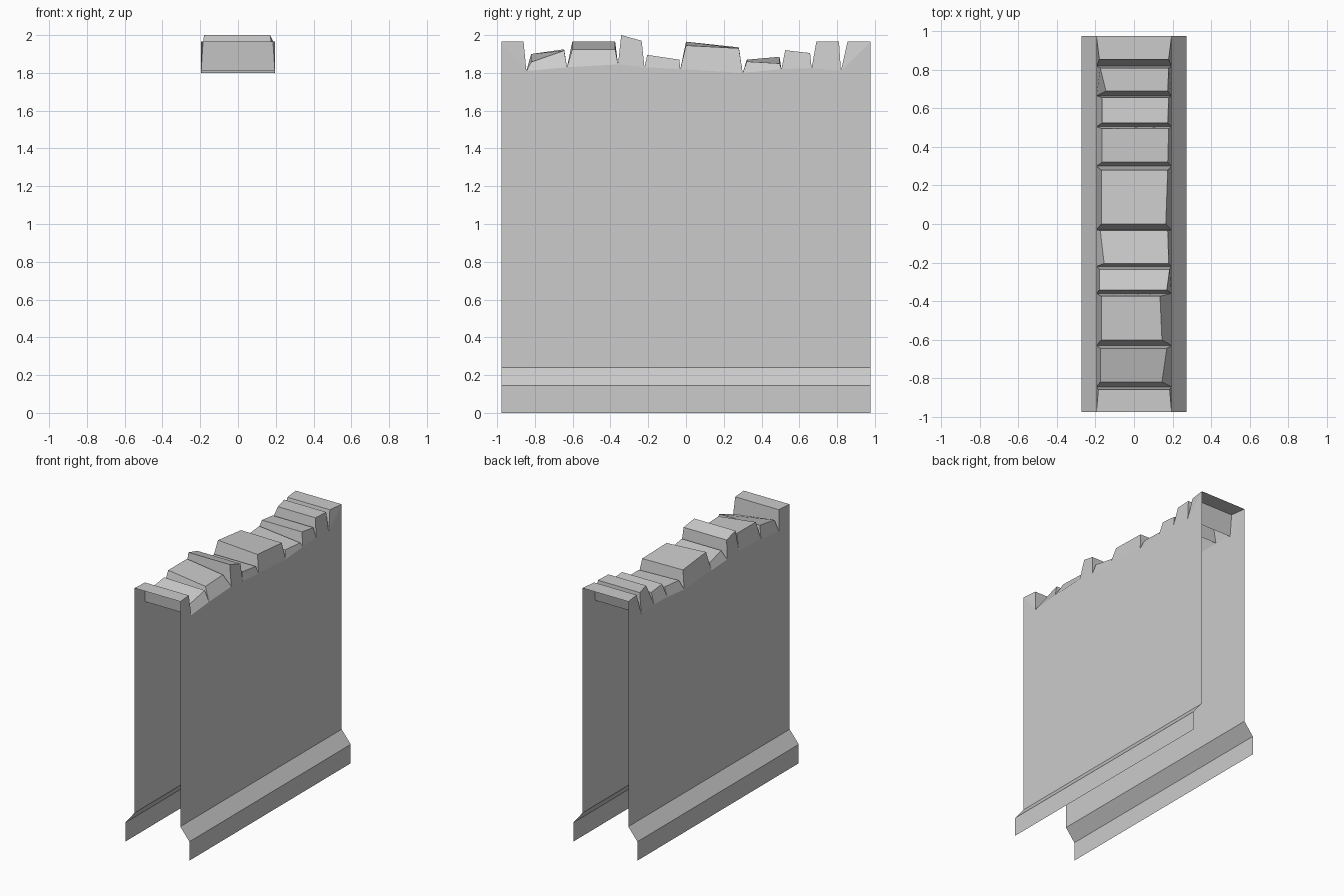
import bpy, bmesh

if "Cube" in bpy.data.objects:
    bpy.data.objects.remove(bpy.data.objects["Cube"])

L, W, TOP = 0.977, 0.195, 1.965   # half length, half width, height of the end stones


def make(name, verts, faces):
    me = bpy.data.meshes.new(name)
    me.from_pydata(verts, [], faces)
    bm = bmesh.new()
    bm.from_mesh(me)
    bmesh.ops.remove_doubles(bm, verts=bm.verts, dist=1e-5)
    bmesh.ops.recalc_face_normals(bm, faces=bm.faces)
    # open shell: make the outside face outwards
    if sum(f.normal.z * f.calc_area() for f in bm.faces) < 0:
        bmesh.ops.reverse_faces(bm, faces=bm.faces)
    bm.to_mesh(me)
    bm.free()
    ob = bpy.data.objects.new(name, me)
    bpy.context.collection.objects.link(ob)
    return ob


# V-shaped joints between the cap stones: (y, z)
joints = [(-0.845, 1.81), (-0.63, 1.83), (-0.36, 1.845), (-0.22, 1.83), (-0.03, 1.82),
          (0.30, 1.80), (0.505, 1.82), (0.665, 1.825), (0.82, 1.81)]

# Cap stone top edges: (y, left x, right x, left z, right z), front then back of each stone
ridges = [(-0.86, -0.185, 0.185, 1.965, 1.965),
          (-0.82, -0.175, 0.145, 1.90, 1.857), (-0.645, -0.175, 0.17, 1.925, 1.918),
          (-0.602, -0.17, 0.145, 1.965, 1.925), (-0.375, -0.17, 0.135, 1.965, 1.925),
          (-0.343, -0.18, 0.17, 2.0, 2.0), (-0.235, -0.18, 0.185, 1.97, 1.97),
          (-0.205, -0.155, 0.18, 1.895, 1.895), (-0.035, -0.175, 0.175, 1.87, 1.87),
          (0.0, -0.17, 0.165, 1.965, 1.945), (0.28, -0.17, 0.175, 1.935, 1.93),
          (0.322, -0.165, 0.175, 1.87, 1.86), (0.495, -0.165, 0.18, 1.885, 1.85),
          (0.525, -0.165, 0.175, 1.92, 1.92), (0.657, -0.165, 0.18, 1.905, 1.905),
          (0.69, -0.145, 0.175, 1.965, 1.965), (0.81, -0.175, 0.18, 1.965, 1.965),
          (0.855, -0.18, 0.18, 1.965, 1.965)]

# Cross-stations along the top: end, ridge, joint, ridge, ridge, joint ... end
stations = [((-W, -L, TOP), (W, -L, TOP))]
valley = []
for i, (y, xl, xr, zl, zr) in enumerate(ridges):
    if i % 2:
        jy, jz = joints[i // 2]
    stations.append(((xl, y, zl), (xr, y, zr)))
    if i % 2 == 0:
        jy, jz = joints[i // 2]
        valley.append(len(stations))
        stations.append(((-W, jy, jz), (W, jy, jz)))
stations.append(((-W, L, TOP), (W, L, TOP)))
verts = [p for s in stations for p in s]
last = len(stations) - 1

# Cap stones: tops and joint slopes, then the tapered stone sides
faces = [(2 * i, 2 * i + 1, 2 * i + 3, 2 * i + 2) for i in range(last)]
bounds = [0] + valley + [last]
for a, b in zip(bounds, bounds[1:]):
    for s in (0, 1):
        faces.append([2 * k + s for k in range(a, b + 1)])
make("cap_stones", verts, faces)

# Side walls (single sheets, open ends) with the sloped skirt at the foot
for side, name in ((-1, "left_wall"), (1, "right_wall")):
    x = side * W
    rim = [(x, -L, TOP)] + [(x, y, z) for y, z in joints] + [(x, L, TOP)]
    v = rim + [(x, L, 0.24), (x, -L, 0.24)]
    n = len(v)
    f = [list(range(n))]
    v += [(side * 0.272, L, 0.145), (side * 0.272, -L, 0.145),
          (side * 0.272, L, 0), (side * 0.272, -L, 0)]
    f += [(n - 2, n - 1, n + 1, n), (n, n + 1, n + 3, n + 2)]
    make(name, v, f)
